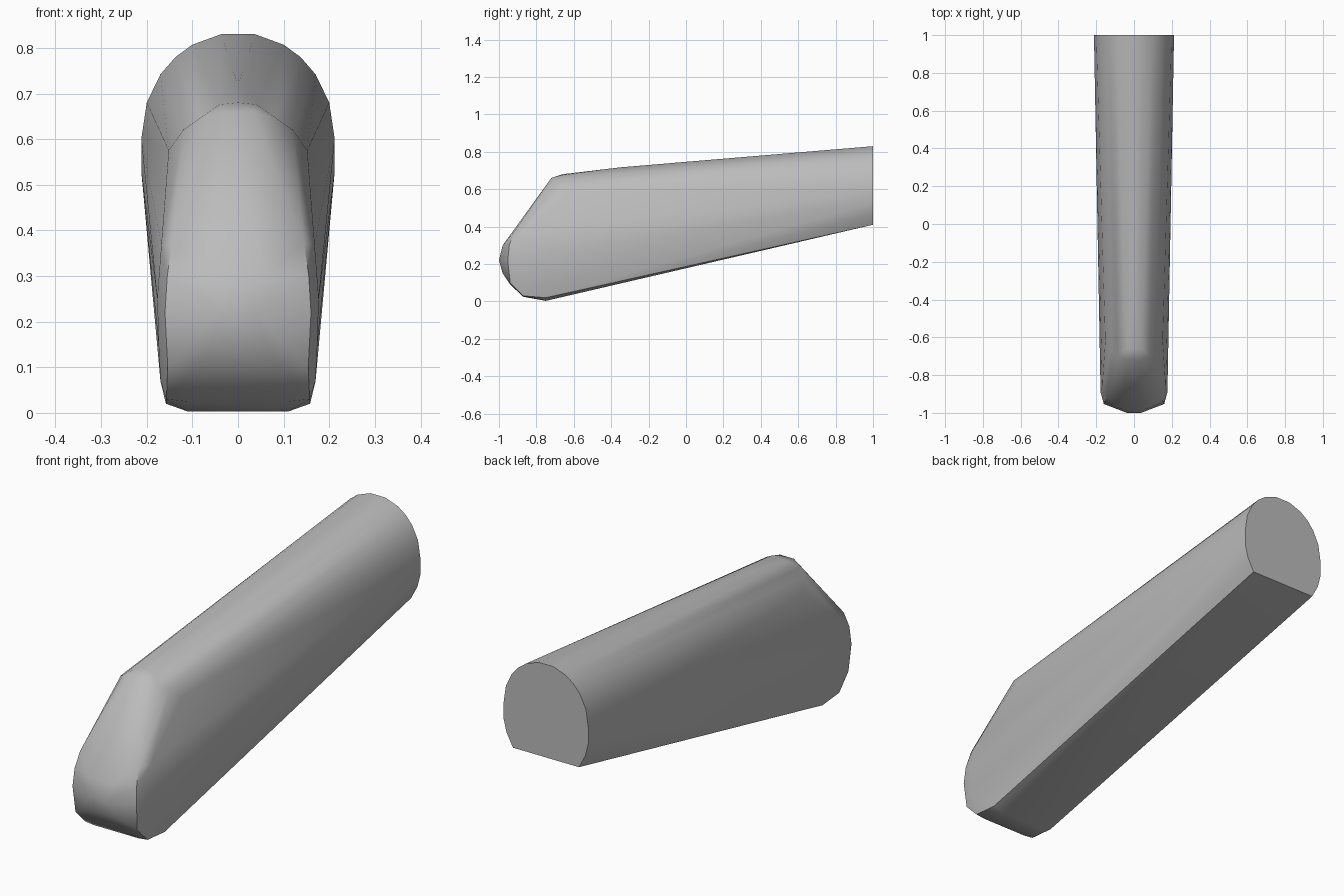
import bpy, bmesh
from math import radians

cube = bpy.data.objects.get("Cube")
if cube:
    bpy.data.objects.remove(cube, do_unlink=True)

# Flat colour
grey = bpy.data.materials.new("plain grey")
grey.use_nodes = True
grey.diffuse_color = (0.5, 0.5, 0.5, 1)
grey.node_tree.nodes["Principled BSDF"].inputs["Base Color"].default_value = (0.5, 0.5, 0.5, 1)

# Half section of the rear end cap (x, z), round above and flat below
rear = [(.037, .83), (.1, .807), (.137, .78), (.17, .742), (.2, .68),
        (.212, .6), (.212, .53), (.197, .47), (.165, .41)]
# Rounded nose: centre outline, side edge and widest side outline (x, y, z)
nose = [(.037, -1, .22), (.06, -.98, .3), (.06, -.98, .15),
        (.1, -.94, .09), (.11, -.87, .025), (.11, -.75, .003)]
edge = [(.145, -.92, .37), (.155, -.945, .3), (.16, -.953, .22),
        (.154, -.94, .1), (.157, -.87, .03), (.158, -.75, .02)]
side = [(.168, -.86, .37), (.177, -.89, .25), (.174, -.89, .15), (.17, -.84, .07)]
# Upper shoulder where the sloping face meets the top
shoulder = [(0, -.35, .717), (0, -.66, .68), (.035, -.72, .66),
            (.04, -.66, .676), (.085, -.7, .645), (.12, -.665, .62), (.152, -.62, .575)]

points = [(x, 1, z) for x, z in rear] + nose + edge + side + shoulder

# Wrap a taut skin around the mirrored sections
bm = bmesh.new()
for x, y, z in points:
    for sx in {x, -x}:
        bm.verts.new((sx, y, z))
hull = bmesh.ops.convex_hull(bm, input=bm.verts)
loose = [v for v in bm.verts if not v.link_faces]
bmesh.ops.delete(bm, geom=loose, context='VERTS')
bmesh.ops.dissolve_limit(bm, angle_limit=radians(1), verts=bm.verts, edges=bm.edges)
bmesh.ops.recalc_face_normals(bm, faces=bm.faces)
mesh = bpy.data.meshes.new("tapered_handle")
bm.to_mesh(mesh)
bm.free()
mesh.materials.append(grey)

handle = bpy.data.objects.new("tapered_handle", mesh)
bpy.context.collection.objects.link(handle)
bpy.ops.object.select_all(action='DESELECT')
handle.select_set(True)
bpy.context.view_layer.objects.active = handle
bpy.ops.object.shade_smooth_by_angle(angle=radians(35))
